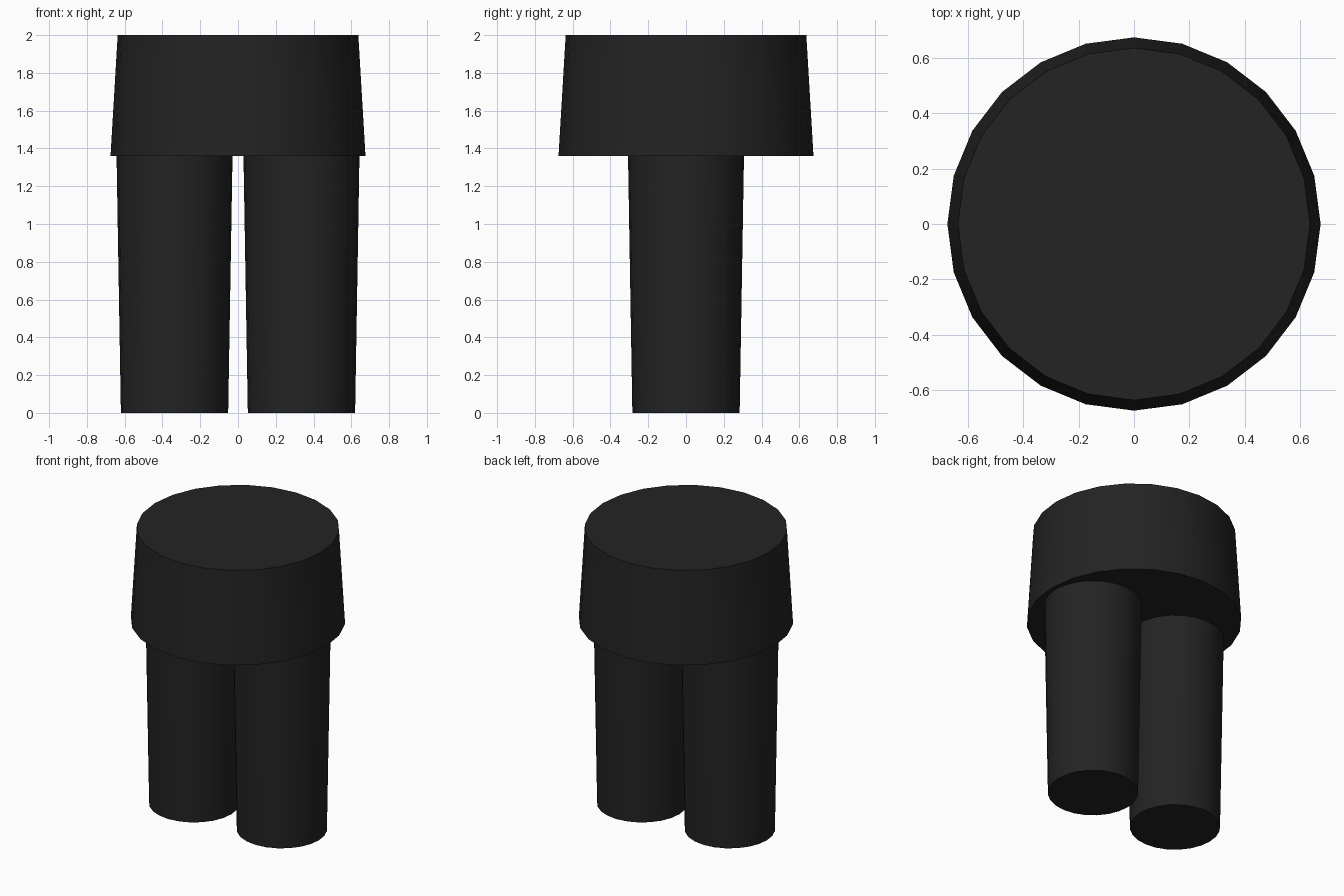
import bpy
import math

cube = bpy.data.objects.get("Cube")
if cube:
    bpy.data.objects.remove(cube, do_unlink=True)

# Single dark cloth colour
cloth = bpy.data.materials.new("charcoal_black")
cloth.use_nodes = True
colour = (0.017, 0.017, 0.017, 1)
cloth.diffuse_color = colour
bsdf = cloth.node_tree.nodes["Principled BSDF"]
bsdf.inputs["Base Color"].default_value = colour
bsdf.inputs["Roughness"].default_value = 0.9


def tapered_tube(name, x, z_low, z_high, r_low, r_high):
    """Closed, smooth-sided tapered cylinder standing between two heights."""
    bpy.ops.mesh.primitive_cone_add(
        vertices=24, radius1=r_low, radius2=r_high, depth=z_high - z_low,
        location=(x, 0, (z_low + z_high) / 2))
    obj = bpy.context.object
    obj.name = name
    obj.data.name = name
    obj.data.materials.append(cloth)
    bpy.ops.object.shade_smooth_by_angle(angle=math.radians(30))
    return obj


HEM = 1.36      # height where the legs meet the waist

# Waist section, flaring slightly towards the hem
tapered_tube("waist", 0, HEM, 2.0, 0.675, 0.637)

# Legs, narrowing slightly towards the floor
for side, sign in (("left", 1), ("right", -1)):
    tapered_tube(side + "_leg", sign * 0.336, 0, HEM, 0.284, 0.307)
